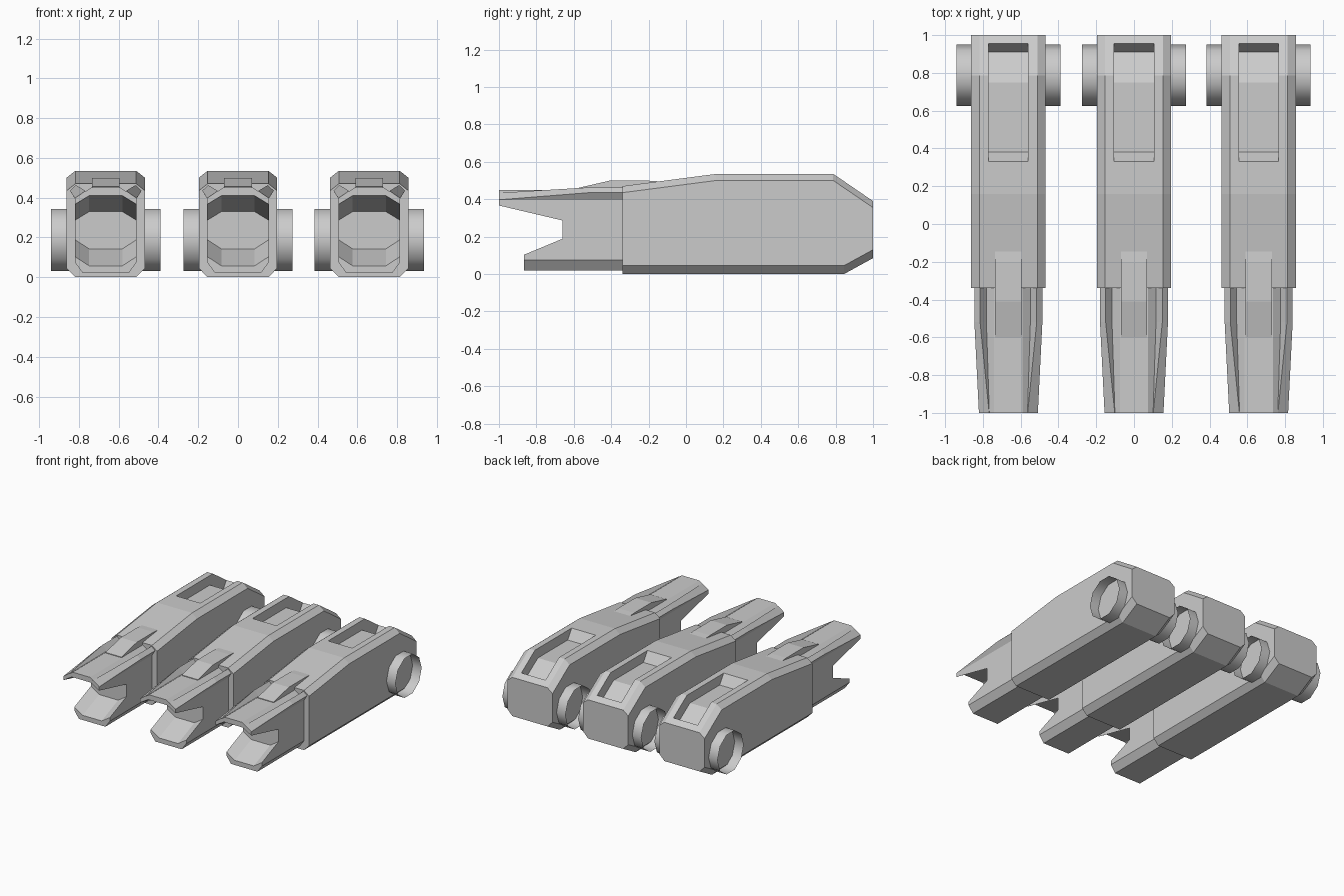
import bpy, bmesh, math

if "Cube" in bpy.data.objects:
    bpy.data.objects.remove(bpy.data.objects["Cube"])

CENTRES = {"left": -0.665, "middle": 0.0, "right": 0.66}


def loft(name, rings, caps=True):
    """Skin a list of equal-length closed rings into a mesh object."""
    bm = bmesh.new()
    rows = [[bm.verts.new(p) for p in r] for r in rings]
    n = len(rows[0])
    for a, b in zip(rows, rows[1:]):
        for i in range(n):
            bm.faces.new((a[i], a[(i + 1) % n], b[(i + 1) % n], b[i]))
    if caps:
        bm.faces.new(rows[0])
        bm.faces.new(rows[-1])
    bmesh.ops.recalc_face_normals(bm, faces=bm.faces)
    me = bpy.data.meshes.new(name)
    bm.to_mesh(me)
    bm.free()
    ob = bpy.data.objects.new(name, me)
    bpy.context.collection.objects.link(ob)
    return ob


def mirrored(half, y):
    """Closed symmetric ring at depth y from the right half (bottom to top)."""
    return [(x, y, z) for x, z in half] + [(-x, y, z) for x, z in reversed(half)]


def extrude_x(name, profile, w):
    return loft(name, [[(x, y, z) for y, z in profile] for x in (-w, w)])


def cut(ob, *cutters):
    """Subtract cutters, bake the result and remove the cutters."""
    for c in cutters:
        c.hide_render = True
        m = ob.modifiers.new("cut", 'BOOLEAN')
        m.object, m.operation, m.solver = c, 'DIFFERENCE', 'EXACT'
    dg = bpy.context.evaluated_depsgraph_get()
    me = bpy.data.meshes.new_from_object(ob.evaluated_get(dg))
    ob.modifiers.clear()
    ob.data = me
    for c in cutters:
        bpy.data.objects.remove(c)


# main housing: chamfered section along y (y, bottom z, top z)
stations = [(-0.34, 0, 0.47), (0.16, 0, 0.535), (0.787, 0, 0.535),
            (0.845, 0, 0.496), (1.0, 0.085, 0.39)]
housing = loft("housing", [
    mirrored([(0.153, b), (0.197, b + 0.045), (0.197, t - 0.035), (0.153, t)], y)
    for y, b, t in stations])
# sunken panel in the top
cut(housing, extrude_x("panel_cutter", [
    (0.31, 0.565), (0.33, 0.535), (0.38, 0.46), (0.75, 0.46), (0.91, 0.353),
    (0.955, 0.42), (1.02, 0.52), (1.02, 0.7), (0.31, 0.7)], 0.105))

# muzzle with open jaws
section = [(0.115, 0.02), (0.155, 0.075), (0.155, 0.395), (0.075, 0.45)]
muzzle = loft("muzzle", [mirrored(section, y) for y in (-1.0, -0.3)])


def mouth(y, low, high):
    return mirrored([(0.083, low - 0.048), (0.157, low), (0.3, low),
                     (0.3, high), (0.157, high), (0.083, high + 0.045)], y)


cut(muzzle,
    loft("mouth_cutter", [mouth(-1.05, 0.028, 0.377), mouth(-0.66, 0.19, 0.285)]),
    extrude_x("lower_jaw_cutter", [(-1.1, -0.1), (-0.865, -0.1),
                                   (-0.865, 0.2), (-1.1, 0.2)], 0.4))

# tapered side fins
full = [(0.154, 0.393), (0.18, 0.435), (0.15, 0.463), (0.115, 0.42)]
tip = [(0.154, 0.393), (0.156, 0.397), (0.102, 0.434), (0.1, 0.43)]
fins = [loft(f"{side}_fin", [[(s * x, y, z) for x, z in sec] for y, sec in
                             ((-1.0, tip), (-0.52, full), (-0.33, full))])
        for side, s in (("left", -1), ("right", 1))]

# raised sight tab bridging muzzle and housing
tab = extrude_x("top_tab", [(-0.6, 0.44), (-0.6, 0.455), (-0.41, 0.499),
                            (-0.2, 0.499), (-0.13, 0.494), (-0.13, 0.44)], 0.07)

# open pivot ring through the rear
SIDES = 10
pivot = loft("pivot_ring", [
    [(x, 0.787 + 0.163 * math.cos(a), 0.187 + 0.163 * math.sin(a))
     for a in (math.tau * i / SIDES for i in range(SIDES))]
    for x in (-0.275, 0.275)], caps=False)
pivot.data.shade_smooth()

# repeat the unit three times
for part in [housing, muzzle, tab, pivot] + fins:
    base = part.name
    for pos, x in CENTRES.items():
        ob = part if pos == "left" else part.copy()
        if ob is not part:
            bpy.context.collection.objects.link(ob)
        ob.name = f"{pos}_{base}"
        ob.location.x = x
